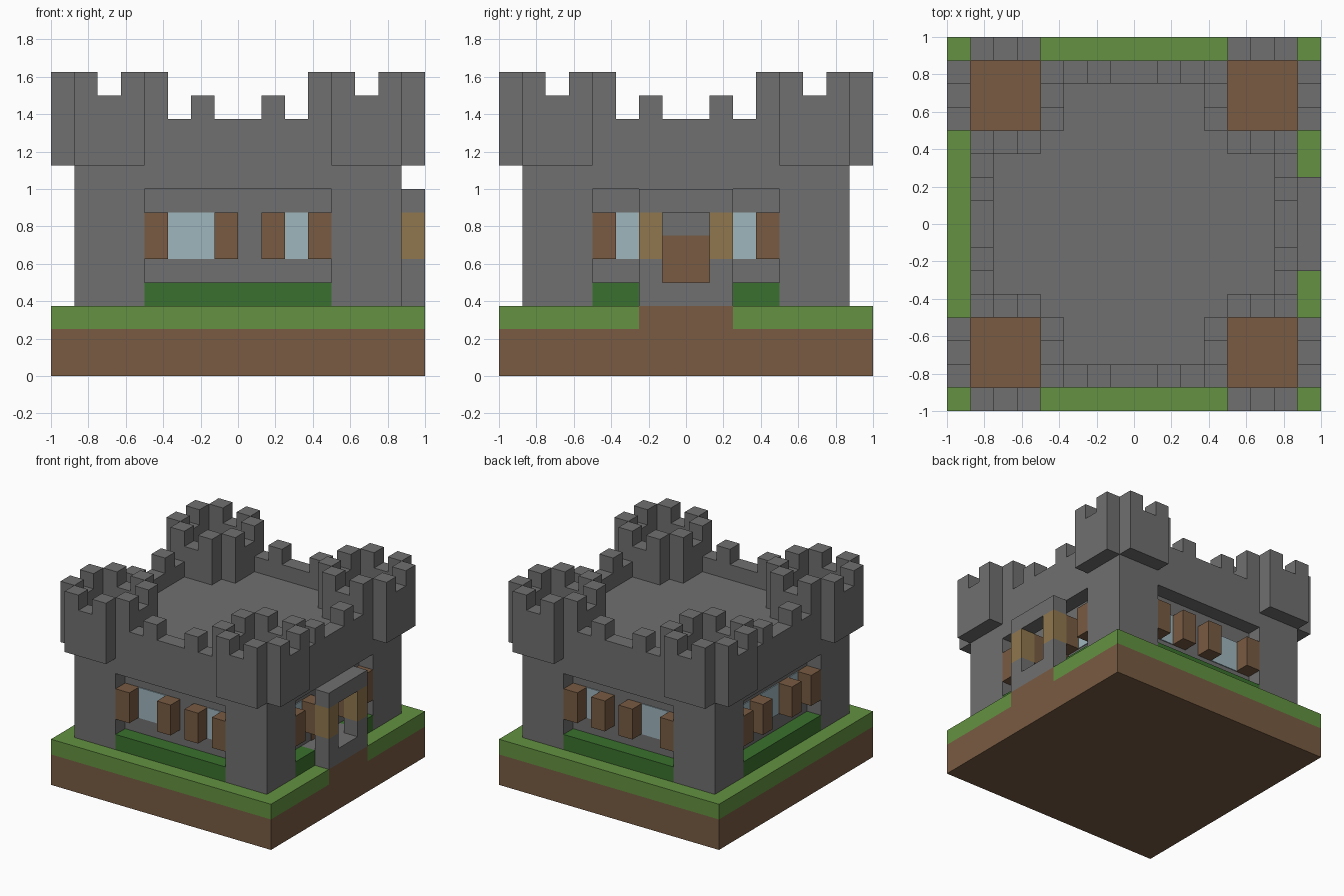
import bpy
import bmesh
from mathutils import Matrix, Vector

U = 0.125       # size of one block
THIN = 0.06     # plate thickness in blocks

cube = bpy.data.objects.get("Cube")
if cube:
    bpy.data.objects.remove(cube, do_unlink=True)


def material(name, rgb):
    linear = [((c / 255 + 0.055) / 1.055) ** 2.4 for c in rgb] + [1.0]
    mat = bpy.data.materials.new(name)
    mat.use_nodes = True
    mat.diffuse_color = linear
    bsdf = next(n for n in mat.node_tree.nodes if n.type == 'BSDF_PRINCIPLED')
    bsdf.inputs["Base Color"].default_value = linear
    return mat


stone = material("grey stone", (112, 112, 112))
wood = material("brown wood", (120, 91, 66))
grass = material("grass green", (99, 145, 65))
leaf = material("dark leaf green", (58, 113, 46))
glass = material("pale blue glass", (159, 182, 190))
amber = material("amber lantern", (144, 119, 78))


def build(name, mat, boxes):
    """One object from boxes given as (x0, x1, y0, y1, z0, z1) in blocks."""
    bm = bmesh.new()
    for x0, x1, y0, y1, z0, z1 in boxes:
        mid = Vector((x0 + x1, y0 + y1, z0 + z1)) * U / 2
        size = Matrix.Diagonal(((x1 - x0) * U, (y1 - y0) * U, (z1 - z0) * U, 1))
        bmesh.ops.create_cube(bm, size=1, matrix=Matrix.Translation(mid) @ size)
    mesh = bpy.data.meshes.new(name)
    bm.to_mesh(mesh)
    bm.free()
    mesh.materials.append(mat)
    bpy.context.collection.objects.link(bpy.data.objects.new(name, mesh))


def on_side(side, s0, s1, d0, d1, z0, z1):
    """Box along one wall: s runs along it, d is the distance from the centre."""
    if side in ("front", "left"):
        d0, d1 = -d1, -d0
    if side in ("front", "back"):
        return (s0, s1, d0, d1, z0, z1)
    return (d0, d1, s0, s1, z0, z1)


def span(c, a, b):
    """Interval a..b placed on the negative or positive side."""
    return (a, b) if c > 0 else (-b, -a)


SIDES = ("front", "back", "left", "right")
CORNERS = [(x, y) for x in (-1, 1) for y in (-1, 1)]

# Ground, with a bare strip in the turf at the entrance
build("soil", wood, [(-8, 8, -8, 8, 0, 2), (7, 8, -2, 2, 2, 3)])
build("turf", grass, [(-8, 7, -8, 8, 2, 3), (7, 8, -8, -2, 2, 3), (7, 8, 2, 8, 2, 3)])

# Main body: recessed core, corner pillars and overhanging upper storey
build("keep_core", stone, [(-6, 6, -6, 6, 3, 8)])
build("corner_pillars", stone,
      [span(x, 4, 7) + span(y, 4, 7) + (3, 8) for x, y in CORNERS])
build("upper_storey", stone, [(-7, 7, -7, 7, 8, 10)])

# Parapet with two merlons on each side
parapet = []
for side in SIDES:
    parapet.append(on_side(side, -3, 3, 6, 7, 10, 11))
    parapet += [on_side(side, s, s + 1, 6, 7, 11, 12) for s in (-2, 1)]
build("parapet", stone, parapet)

# Corner turrets: four walls each, with a notch in the middle of every wall
turrets, floors = [], []
for cx, cy in CORNERS:
    for lo, base in ((7, 9), (3, 10)):
        for a, b, top in ((4, 5, 13), (5, 6, 12), (6, 7, 13)):
            turrets.append(span(cx, lo, lo + 1) + span(cy, a, b) + (base, top))
            turrets.append(span(cx, a, b) + span(cy, lo, lo + 1) + (base, top))
    floors.append(span(cx, 4, 7) + span(cy, 4, 7) + (10, 10 + THIN))
build("turret_walls", stone, turrets)
build("turret_floors", wood, floors)

# Window posts and panes in the recesses
POSTS = {"front": (-4, -1, 1, 3), "back": (-4, -1, 1, 3),
         "left": (-4, -2, 1, 3), "right": (-4, -2, 1, 3)}
PANES = {"front": ((-3, -1), (2, 3)), "back": ((-3, -1), (2, 3)),
         "left": ((-3, -2), (-1, 1), (2, 3)), "right": ((-3, -2), (2, 3))}
build("window_posts", wood,
      [on_side(k, s, s + 1, 6, 7, 5, 7) for k in SIDES for s in POSTS[k]])
build("window_panes", glass,
      [on_side(k, a, b, 6, 6 + THIN, 5, 7) for k in SIDES for a, b in PANES[k]])

# Hedges under the windows, split by the entrance on the right
hedges = [on_side(k, -4, 4, 6, 7, 3, 4) for k in SIDES[:3]]
hedges += [on_side("right", a, a + 2, 6, 7, 3, 4) for a in (-4, 2)]
build("hedges", leaf, hedges)

# Entrance porch: sill, posts with lanterns, lintel and door
build("porch_sill", stone, [(6, 8, -2, 2, 3, 4)])
build("porch_posts", stone, [(7, 8, y, y + 1, 4, 5) for y in (-2, 1)])
build("porch_lanterns", amber, [(7, 8, y, y + 1, 5, 7) for y in (-2, 1)])
build("porch_lintel", stone, [(7, 8, -2, 2, 7, 8)])
build("door", wood, [(6, 6 + THIN, -1, 1, 4, 6)])
